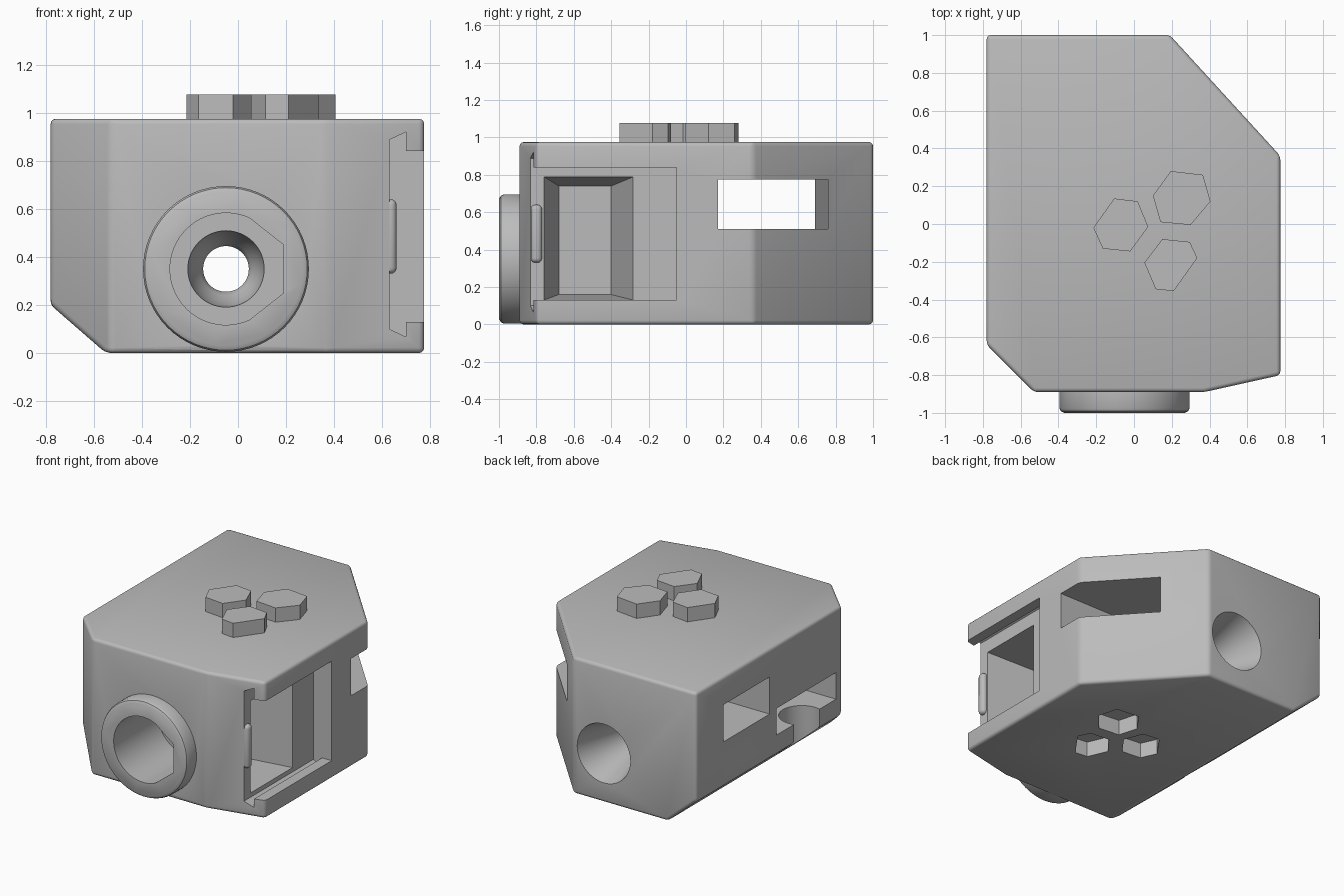
import bpy, bmesh, math
from mathutils import Vector

old = bpy.data.objects.get("Cube")
if old:
    bpy.data.objects.remove(old, do_unlink=True)

grey = bpy.data.materials.new("plain grey")
grey.use_nodes = True
grey.diffuse_color = (0.5, 0.5, 0.5, 1)
grey.node_tree.nodes["Principled BSDF"].inputs["Base Color"].default_value = (0.5, 0.5, 0.5, 1)


def finish(name, bm):
    bmesh.ops.recalc_face_normals(bm, faces=bm.faces)
    me = bpy.data.meshes.new(name)
    bm.to_mesh(me)
    bm.free()
    me.materials.append(grey)
    ob = bpy.data.objects.new(name, me)
    bpy.context.collection.objects.link(ob)
    return ob


def prism(name, pts, lo, hi, axis="z"):
    """Extrude a 2D outline: (x, y) along z, or (x, z) along y."""
    bm = bmesh.new()
    place = (lambda a, b, t: (a, b, t)) if axis == "z" else (lambda a, b, t: (a, t, b))
    rings = [[bm.verts.new(place(a, b, t)) for a, b in pts] for t in (lo, hi)]
    n = len(pts)
    bm.faces.new(rings[0])
    bm.faces.new(rings[1])
    for i in range(n):
        j = (i + 1) % n
        bm.faces.new((rings[0][i], rings[0][j], rings[1][j], rings[1][i]))
    return finish(name, bm)


def box(name, x, y, z):
    return prism(name, [(x[0], y[0]), (x[1], y[0]), (x[1], y[1]), (x[0], y[1])], *z)


def lathe(name, profile, cx, cz, n=64):
    """Revolve (radius, y) points about an axis running front to back."""
    bm = bmesh.new()
    rings = [[bm.verts.new((cx + r * math.cos(math.tau * k / n), y,
                            cz + r * math.sin(math.tau * k / n))) for k in range(n)]
             for r, y in profile]
    for a, b in zip(rings, rings[1:]):
        for k in range(n):
            m = (k + 1) % n
            bm.faces.new((a[k], a[m], b[m], b[k]))
    bm.faces.new(rings[0])
    bm.faces.new(rings[-1])
    return finish(name, bm)


def apply(ob, mod):
    bpy.ops.object.select_all(action="DESELECT")
    bpy.context.view_layer.objects.active = ob
    ob.select_set(True)
    bpy.ops.object.modifier_apply(modifier=mod.name)


def bevel(ob, width, segments):
    mod = ob.modifiers.new("bevel", "BEVEL")
    mod.width, mod.segments, mod.limit_method = width, segments, "ANGLE"
    mod.angle_limit = math.radians(10)
    apply(ob, mod)


def combine(ob, other, operation="DIFFERENCE"):
    mod = ob.modifiers.new("boolean", "BOOLEAN")
    mod.operation, mod.solver, mod.object = operation, "EXACT", other
    apply(ob, mod)
    bpy.data.objects.remove(other, do_unlink=True)


# Body: rounded block with a slanted back corner and a slanted lower edge
outline = [(-0.78, 1), (0.19, 1), (0.775, 0.36), (0.775, -0.8),
           (0.37, -0.89), (-0.53, -0.89), (-0.78, -0.64)]
body = prism("body", outline, 0, 0.975)
bm = bmesh.new()
bm.from_mesh(body.data)
cut = bmesh.ops.bisect_plane(bm, geom=bm.verts[:] + bm.edges[:] + bm.faces[:],
                             plane_co=(-0.78, 0, 0.2), plane_no=Vector((-0.2, 0, -0.23)),
                             clear_outer=True)
bmesh.ops.holes_fill(bm, edges=[e for e in bm.edges if e.is_boundary])
bmesh.ops.recalc_face_normals(bm, faces=bm.faces)
bm.to_mesh(body.data)
bm.free()
bevel(body, 0.035, 3)

# Front collar
CX, CZ = -0.05, 0.35
collar = lathe("collar", [(0.345, -0.8), (0.345, -0.975), (0.338, -0.99), (0.32, -1)], CX, CZ)
combine(body, collar, "UNION")

# Front bore with a flat on one side
arc = [math.radians(65 + 230 * k / 40) for k in range(41)]
bore = [(CX + 0.233 * math.cos(a), CZ + 0.233 * math.sin(a)) for a in arc]
bore += [(CX + 0.24, CZ - 0.1), (CX + 0.24, CZ + 0.1)]
combine(body, prism("bore", bore, -1.1, -0.5, "y"))

# Narrow passage that flares at the front and the back
passage = [(0.16, -0.51), (0.155, -0.46), (0.135, -0.38), (0.11, -0.33), (0.095, -0.3),
           (0.095, 0.45), (0.12, 0.65), (0.16, 0.83), (0.21, 1), (0.225, 1.05)]
combine(body, lathe("passage", passage, CX, CZ))

# Window from side to side
combine(body, prism("window", [(-0.9, 0.17), (0.9, 0.17), (0.9, 0.79), (0.41, 0.76),
                               (-0.78, 0.69), (-0.9, 0.69)], 0.51, 0.775))

# Sliding-door groove on the left side, open at the front
groove = [(0.63, 0.1), (0.70, 0.067), (0.70, 0.13), (0.9, 0.13),
          (0.9, 0.84), (0.70, 0.84), (0.70, 0.92), (0.63, 0.8875)]
combine(body, prism("groove", groove, -1.1, -0.05, "y"))

# Compartment behind the door, narrowing inward
compartment = box("compartment", (0.26, 0.64), (-0.76, -0.28), (0.13, 0.79))
for v in compartment.data.vertices:
    if v.co.x < 0.4:
        v.co.y = -0.68 if v.co.y < -0.5 else -0.4
        v.co.z = 0.16 if v.co.z < 0.5 else 0.74
combine(body, compartment)

# Slot on the right side with a round notch in its sill
combine(body, box("side_slot", (-0.9, -0.38), (-0.58, 0.09), (0.33, 0.52)))
notch = [(-0.74 + 0.15 * math.cos(math.tau * k / 32), -0.25 + 0.15 * math.sin(math.tau * k / 32))
         for k in range(32)]
combine(body, prism("notch", notch, -0.1, 0.4))

# Three pegs on top and matching sockets underneath
hexagons = [
    [(-0.215, -0.02), (-0.105, 0.135), (0.02, 0.12), (0.075, -0.015), (-0.02, -0.145), (-0.165, -0.13)],
    [(0.1, 0.15), (0.195, 0.28), (0.365, 0.26), (0.405, 0.12), (0.3, -0.005), (0.14, 0.01)],
    [(0.055, -0.205), (0.15, -0.08), (0.295, -0.095), (0.335, -0.18), (0.21, -0.355), (0.115, -0.345)]]
for i, pts in enumerate(hexagons):
    combine(body, prism("socket", pts, -0.1, 0.11))
    prism(f"peg_{i + 1}", pts, 0.96, 1.077)

# Door catch: a rounded ridge in the groove
catch = box("door_catch", (0.6, 0.66), (-0.83, -0.77), (0.33, 0.64))
bevel(catch, 0.025, 4)

for ob in (body, catch):
    bpy.ops.object.select_all(action="DESELECT")
    bpy.context.view_layer.objects.active = ob
    ob.select_set(True)
    bpy.ops.object.shade_smooth_by_angle(angle=math.radians(30))
